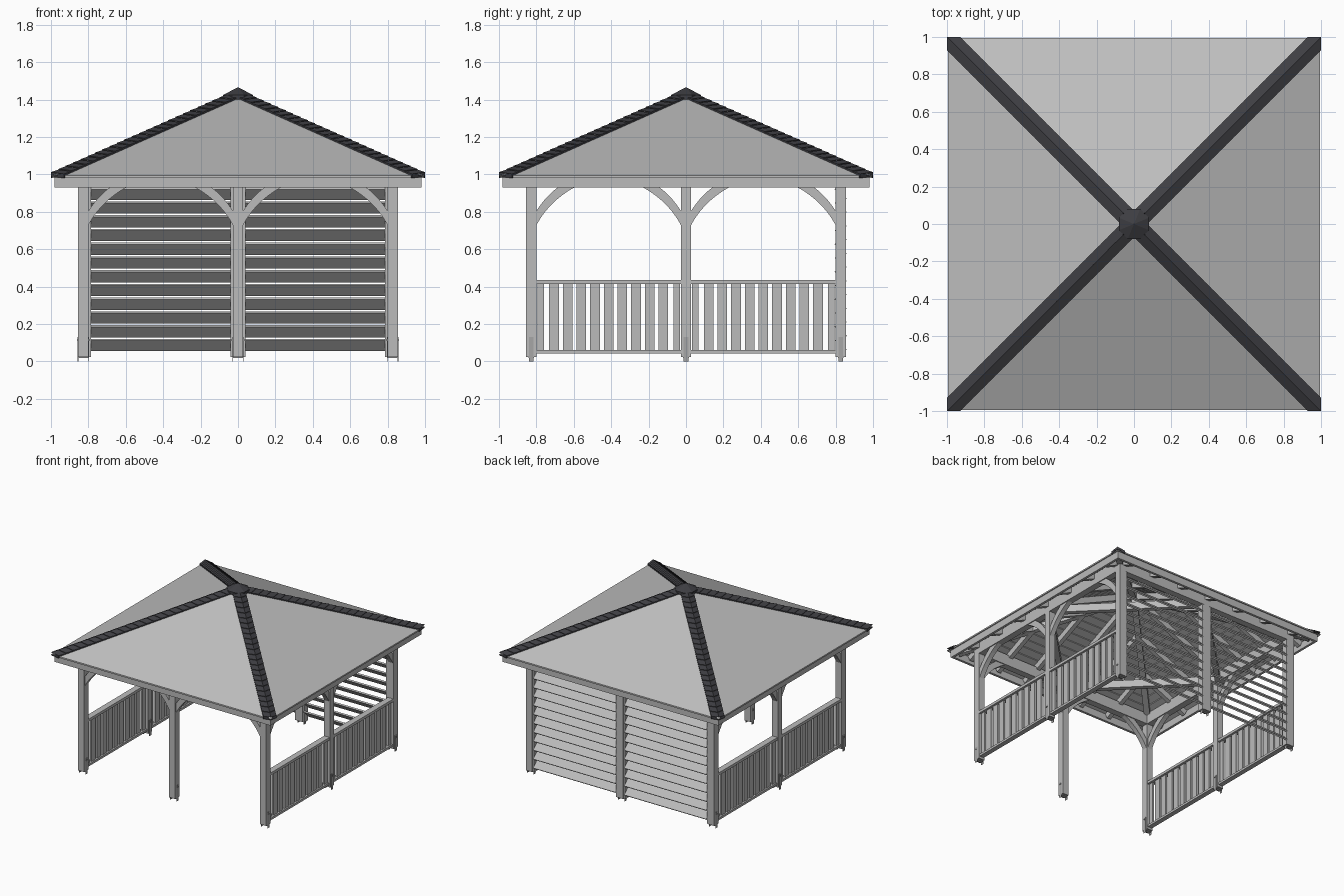
import bpy, bmesh, math
from mathutils import Vector, Matrix

cube = bpy.data.objects.get("Cube")
if cube:
    bpy.data.objects.remove(cube, do_unlink=True)


def material(name, rgb):
    m = bpy.data.materials.new(name)
    m.use_nodes = True
    m.diffuse_color = (*rgb, 1)
    m.node_tree.nodes["Principled BSDF"].inputs["Base Color"].default_value = (*rgb, 1)
    return m


WOOD = material("grey wood", (0.5, 0.5, 0.5))
ROOF = material("roof grey", (0.52, 0.52, 0.52))
CAP = material("dark hip cap", (0.048, 0.048, 0.055))
STEEL = material("anchor steel", (0.38, 0.38, 0.38))

P = 0.827        # post line
POST = 0.055     # post thickness
HEAD = 0.935     # underside of the top beam
TURNS = [Matrix.Rotation(math.radians(a), 4, "Z") for a in (0, 90, 180, 270)]
FRONT, RIGHT, BACK, LEFT = TURNS


def roof_z(m):
    return 1.437 - 0.445 * m


def finish(bm, name, mat):
    bmesh.ops.recalc_face_normals(bm, faces=bm.faces)
    mesh = bpy.data.meshes.new(name)
    bm.to_mesh(mesh)
    bm.free()
    mesh.materials.append(mat)
    obj = bpy.data.objects.new(name, mesh)
    bpy.context.collection.objects.link(obj)
    return obj


def box(bm, center, size, turn=Matrix(), tilt=Matrix()):
    mat = turn @ Matrix.Translation(center) @ tilt @ Matrix.Diagonal((*size, 1))
    bmesh.ops.create_cube(bm, size=1, matrix=mat)


def beam(bm, a, b, width, height, turn=Matrix()):
    """Rectangular timber from a to b."""
    a, b = Vector(a), Vector(b)
    x = (b - a).normalized()
    y = Vector((0, 0, 1)).cross(x).normalized()
    tilt = Matrix((x, y, x.cross(y))).transposed().to_4x4()
    box(bm, (a + b) / 2, ((b - a).length, width, height), turn, tilt)


def prism(bm, lower, upper, turn=Matrix()):
    """Solid between two matching outlines."""
    a = [bm.verts.new(turn @ Vector(p)) for p in lower]
    b = [bm.verts.new(turn @ Vector(p)) for p in upper]
    bm.faces.new(a[::-1])
    bm.faces.new(b)
    for i in range(len(a)):
        j = (i + 1) % len(a)
        bm.faces.new((a[i], a[j], b[j], b[i]))


# Posts and their steel anchors
posts, anchors = bmesh.new(), bmesh.new()
for x in (-P, 0, P):
    for y in (-P, 0, P):
        if x == 0 and y == 0:
            continue
        box(posts, (x, y, (HEAD + 0.025) / 2), (POST, POST, HEAD - 0.025))
        box(anchors, (x, y, 0.022), (POST, 0.03, 0.006))
        for s in (-1, 1):
            box(anchors, (x + s * 0.0285, y, 0.065), (0.003, 0.025, 0.13))
            box(anchors, (x + s * 0.031, y, 0.115), (0.006, 0.01, 0.01))
finish(posts, "posts", WOOD)
finish(anchors, "post_anchors", STEEL)

# Perimeter beams, diagonal ties and fascia
top, ties, fascia = bmesh.new(), bmesh.new(), bmesh.new()
for t in TURNS:
    box(top, (0, -P, HEAD + 0.045), (2 * P + POST, POST, 0.09), t)
    beam(ties, (0, -P, 0.965), (P, 0, 0.965), 0.04, 0.06, t)
    box(fascia, (0, -0.97, 0.964), (1.96, 0.02, 0.066), t)
finish(top, "top_beams", WOOD)
finish(ties, "diagonal_ties", WOOD)
finish(fascia, "fascia_boards", WOOD)


# Curved braces on the open sides
def curve(a, c, b, steps=7):
    out = []
    for i in range(steps + 1):
        t = i / steps
        out.append(tuple((1 - t) ** 2 * p + 2 * t * (1 - t) * q + t * t * r
                         for p, q, r in zip(a, c, b)))
    return out


outline = (curve((0, 0.73), (0.07, 0.86), (0.21, HEAD))
           + curve((0.12, HEAD), (0.05, 0.885), (0, 0.805)))
braces = bmesh.new()
for t in (FRONT, RIGHT, LEFT):
    for px, d in ((-P, 1), (0, -1), (0, 1), (P, -1)):
        face = px + d * POST / 2
        sides = [[(face + d * u, -P + k, z) for u, z in outline] for k in (-0.02, 0.02)]
        prism(braces, sides[0], sides[1], t)
finish(braces, "curved_braces", WOOD)

# Side railings, two bays on each side
rails, slats = bmesh.new(), bmesh.new()
for t in (RIGHT, LEFT):
    for c in (-P / 2, P / 2):
        bay = P - POST
        box(rails, (c, -P, 0.425), (bay, 0.05, 0.022), t)
        box(rails, (c, -P, 0.052), (bay, 0.04, 0.018), t)
        for s in (-1, 1):
            box(slats, (c + s * 0.363, -P, 0.237), (0.035, 0.016, 0.356), t)
        for i in range(9):
            box(slats, (c + (i - 4) * 0.073, -P, 0.237), (0.052, 0.016, 0.356), t)
finish(rails, "railing_rails", WOOD)
finish(slats, "railing_slats", WOOD)

# Louvred back wall, outer edges of the blades turned down
louvres, stiles = bmesh.new(), bmesh.new()
tilt = Matrix.Rotation(math.radians(-45), 4, "X")
for c in (-P / 2, P / 2):
    for i in range(12):
        box(louvres, (c, P, 0.088 + i * 0.0735), (0.745, 0.08, 0.012), tilt=tilt)
    for s in (-1, 1):
        box(stiles, (c + s * 0.379, P, 0.48), (0.0135, 0.05, 0.91))
finish(louvres, "louvre_blades", WOOD)
finish(stiles, "louvre_stiles", WOOD)

# Rafters under the roof
rafters, hips = bmesh.new(), bmesh.new()
for t in TURNS:
    for i in range(-3, 4):
        x = i * 0.27
        end = max(abs(x), 0.04)
        beam(rafters, (x, -0.95, roof_z(0.95) - 0.047), (x, -end, roof_z(end) - 0.047),
             0.035, 0.05, t)
    beam(hips, (0.94, -0.94, roof_z(0.94) - 0.05), (0.02, -0.02, roof_z(0.02) - 0.05),
         0.045, 0.05, t)
finish(rafters, "rafters", WOOD)
finish(hips, "hip_rafters", WOOD)

# Roof boarding with narrow gaps, and the roof covering
boards, cover = bmesh.new(), bmesh.new()


def roof_strip(bm, inner, outer, upper, lower, turn):
    def ring(off):
        return [(s * m, -m, roof_z(m) + off)
                for m, s in ((outer, -1), (outer, 1), (inner, 1), (inner, -1))]
    prism(bm, ring(lower), ring(upper), turn)


for t in TURNS:
    for i in range(15):
        m = 0.05 + i * 0.061
        roof_strip(boards, m, m + 0.055, -0.012, -0.022, t)
    roof_strip(cover, 0.002, 0.995, 0, -0.012, t)
finish(boards, "roof_boarding", WOOD)
finish(cover, "roof_covering", ROOF)

# Overlapping hip cap tiles and the peak cap
caps = bmesh.new()
COUNT, W = 24, 0.07


def cap_section(m, lift):
    z = roof_z(m) + lift
    return [(m, -m + W, z - 0.016), (m, -m + W, z + 0.007), (m, -m, z + 0.016),
            (m - W, -m, z + 0.007), (m - W, -m, z - 0.016), (m, -m, z - 0.006)]


for t in TURNS:
    for i in range(COUNT):
        m0 = 0.06 + 0.94 * i / COUNT
        m1 = 0.06 + 0.94 * (i + 1) / COUNT
        prism(caps, cap_section(m0, 0), cap_section(m1, 0.004), t)
finish(caps, "hip_caps", CAP)

peak = bmesh.new()
bmesh.ops.create_cone(peak, cap_ends=True, segments=8, radius1=0.087, radius2=0.002, depth=0.042,
                      matrix=Matrix.Translation((0, 0, 1.445))
                      @ Matrix.Rotation(math.radians(22.5), 4, "Z"))
bmesh.ops.create_cone(peak, cap_ends=True, segments=8, radius1=0.087, radius2=0.087, depth=0.03,
                      matrix=Matrix.Translation((0, 0, 1.409))
                      @ Matrix.Rotation(math.radians(22.5), 4, "Z"))
finish(peak, "peak_cap", CAP)
